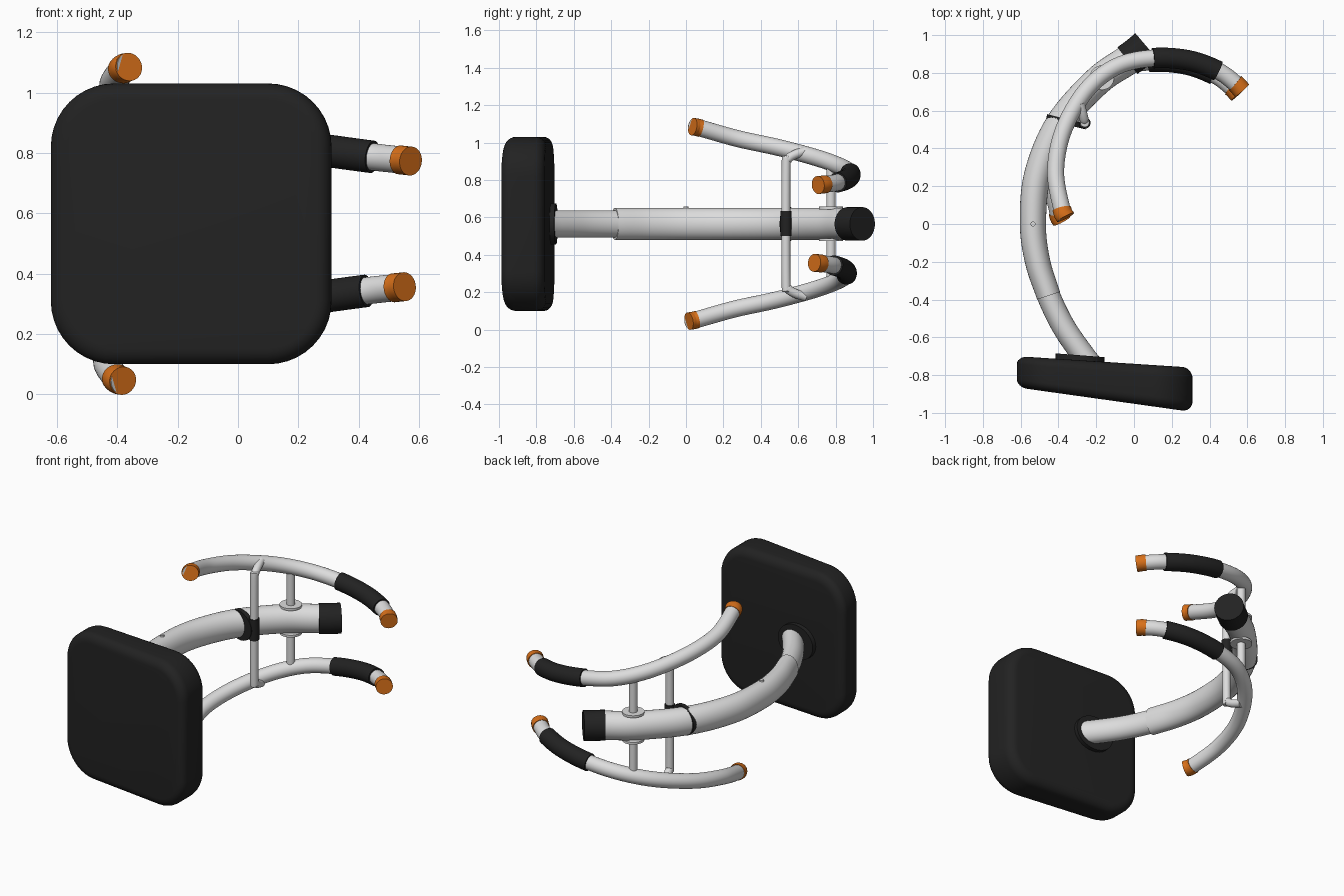
import bpy, bmesh, math
from mathutils import Vector, Matrix

cube = bpy.data.objects.get("Cube")
if cube:
    bpy.data.objects.remove(cube, do_unlink=True)


def material(name, color):
    m = bpy.data.materials.new(name)
    m.use_nodes = True
    m.diffuse_color = (*color, 1)
    bsdf = next(n for n in m.node_tree.nodes if n.type == 'BSDF_PRINCIPLED')
    bsdf.inputs["Base Color"].default_value = (*color, 1)
    return m


WHITE = material("white metal", (0.72, 0.72, 0.72))
BLACK = material("black rubber", (0.016, 0.016, 0.016))
ORANGE = material("orange plastic", (0.68, 0.16, 0.01))
MID = 0.565      # height of the main tube
STEPS = 8        # samples between two path points


def finish(name, bm, mat, angle=40):
    bmesh.ops.recalc_face_normals(bm, faces=bm.faces)
    mesh = bpy.data.meshes.new(name)
    bm.to_mesh(mesh)
    bm.free()
    mesh.materials.append(mat)
    ob = bpy.data.objects.new(name, mesh)
    bpy.context.collection.objects.link(ob)
    bpy.ops.object.select_all(action='DESELECT')
    ob.select_set(True)
    bpy.context.view_layer.objects.active = ob
    bpy.ops.object.shade_smooth_by_angle(angle=math.radians(angle))
    return ob


def skin(name, rings, mat):
    """Joins rings of points into a closed skin."""
    bm = bmesh.new()
    loops = [[bm.verts.new(p) for p in r] for r in rings]
    n = len(loops[0])
    for a, b in zip(loops, loops[1:]):
        for i in range(n):
            j = (i + 1) % n
            bm.faces.new((a[i], a[j], b[j], b[i]))
    bm.faces.new(loops[0])
    bm.faces.new(loops[-1])
    return finish(name, bm, mat)


def spline(points):
    """Smooth path through the points."""
    p = [Vector(q) for q in points]
    p = [2 * p[0] - p[1]] + p + [2 * p[-1] - p[-2]]
    out = []
    for i in range(1, len(p) - 2):
        a, b, c, d = p[i - 1:i + 3]
        for k in range(STEPS):
            t = k / STEPS
            out.append(0.5 * (2 * b + (c - a) * t + (2 * a - 5 * b + 4 * c - d) * t * t
                              + (3 * b - a - 3 * c + d) * t ** 3))
    return out + [p[-2]]


def tube(name, path, wide, high, mat, ref=(0, 0, 1), sides=32, wide_end=None):
    """Elliptical tube along a path; high is measured along ref."""
    wide_end = wide_end or wide
    rings = []
    last = len(path) - 1
    for i, p in enumerate(path):
        t = (path[min(i + 1, last)] - path[max(i - 1, 0)]).normalized()
        side = t.cross(Vector(ref)).normalized()
        up = side.cross(t)
        w = wide + (wide_end - wide) * i / last
        angles = [math.tau * k / sides for k in range(sides)]
        rings.append([p + side * w * math.cos(a) + up * high * math.sin(a) for a in angles])
    return skin(name, rings, mat)


def bar(name, a, b, wide, high, mat, ref=(0, 0, 1)):
    return tube(name, [Vector(a), Vector(b)], wide, high, mat, ref)


# Seat pad: rounded square, thicker on one side
def pad_ring(depth, inset):
    half, radius = 0.465 - inset, 0.21 - inset
    ring = []
    for q in range(4):
        for k in range(11):
            a = math.pi / 2 * (q + k / 10)
            cx = (half - radius) * (1 if q in (0, 3) else -1)
            cz = (half - radius) * (1 if q < 2 else -1)
            x, z = cx + radius * math.cos(a), cz + radius * math.sin(a)
            back, front = -0.73 - 0.065 * x, -0.93 - 0.14 * x
            ring.append((x - 0.155, front + (back - front) * depth, z + MID))
    return ring


edge = [(0.25 * (1 - math.sin(a)), 0.055 * (1 - math.cos(a)))
        for a in (math.pi / 2 * (1 - k / 6) for k in range(7))]
skin("seat_pad", [pad_ring(d, i) for d, i in edge]
     + [pad_ring(1 - d, i) for d, i in reversed(edge)], BLACK)

# Collar where the tube meets the pad
bar("pad_collar", (-0.29, -0.76, MID), (-0.285, -0.695, MID), 0.13, 0.11, BLACK)

# Curved main tube in two diameters
lower = spline([(-0.2, -0.78, MID), (-0.265, -0.7, MID), (-0.375, -0.54, MID),
                (-0.46, -0.36, MID), (-0.515, -0.18, MID)])
tube("inner_tube", lower, 0.062, 0.073, WHITE)
upper = spline([(-0.452, -0.38, MID), (-0.51, -0.2, MID), (-0.535, 0, MID),
                (-0.51, 0.26, MID), (-0.395, 0.53, MID), (-0.195, 0.755, MID),
                (-0.03, 0.87, MID)])
tube("main_tube", upper, 0.064, 0.086, WHITE, wide_end=0.08)
tube("tube_end_cap", spline([(-0.035, 0.865, MID), (0.02, 0.906, MID), (0.064, 0.943, MID)]),
     0.088, 0.09, BLACK)
bar("tube_button", (-0.535, 0, MID + 0.07), (-0.535, 0, MID + 0.094), 0.013, 0.013, WHITE,
    ref=(0, 1, 0))

# Clamp ring and clamp block holding the bracket
bar("clamp_ring", (-0.362, 0.527, MID), (-0.355, 0.555, MID), 0.108, 0.092, BLACK)
bar("clamp_block", (-0.26, 0.535, 0.5), (-0.26, 0.535, 0.635), 0.03, 0.03, BLACK, ref=(1, 0, 0))

# Thin bracket bent towards both handles
bend = [(-0.285, 0.64, 0.39), (-0.27, 0.58, 0.37), (-0.262, 0.545, 0.345),
        (-0.26, 0.535, 0.3)]
bracket = [(x, y, MID + z) for x, y, z in bend] + [(x, y, MID - z) for x, y, z in reversed(bend)]
tube("bracket", spline(bracket), 0.024, 0.024, WHITE, ref=(1, 0, 0), sides=20)

# Post crossing the main tube, with a washer above and below
post = (-0.17, 0.775)
bar("cross_post", (*post, 0.24), (*post, 0.89), 0.025, 0.025, WHITE, ref=(1, 0, 0))
for side, s in (("upper", 1), ("lower", -1)):
    bar(side + "_washer", (*post, MID + s * 0.078), (*post, MID + s * 0.092), 0.065, 0.065,
        WHITE, ref=(1, 0, 0))

# Two curved handles with grips and end plugs, mirrored in height
handle = [(-0.362, 0.035, 1.085), (-0.382, 0.08, 1.076), (-0.415, 0.28, 1.02),
          (-0.372, 0.5, 0.972), (-0.25, 0.71, 0.915), (-0.09, 0.835, 0.868),
          (0.1, 0.878, 0.836), (0.29, 0.866, 0.808), (0.445, 0.81, 0.787),
          (0.535, 0.745, 0.777), (0.572, 0.706, 0.773)]
for side, s, shift in (("upper", 1, 0), ("lower", -1, -0.02)):
    path = spline([(x + shift, y + shift, MID + s * (z - MID)) for x, y, z in handle])
    tube(side + "_handle", path[2:-2], 0.045, 0.045, WHITE)
    tube(side + "_grip", path[6 * STEPS:8 * STEPS + 1], 0.054, 0.054, BLACK)
    tube(side + "_rear_plug", path[-STEPS - 1:], 0.05, 0.048, ORANGE)
    tube(side + "_front_plug", path[:STEPS + 1], 0.05, 0.047, ORANGE)
